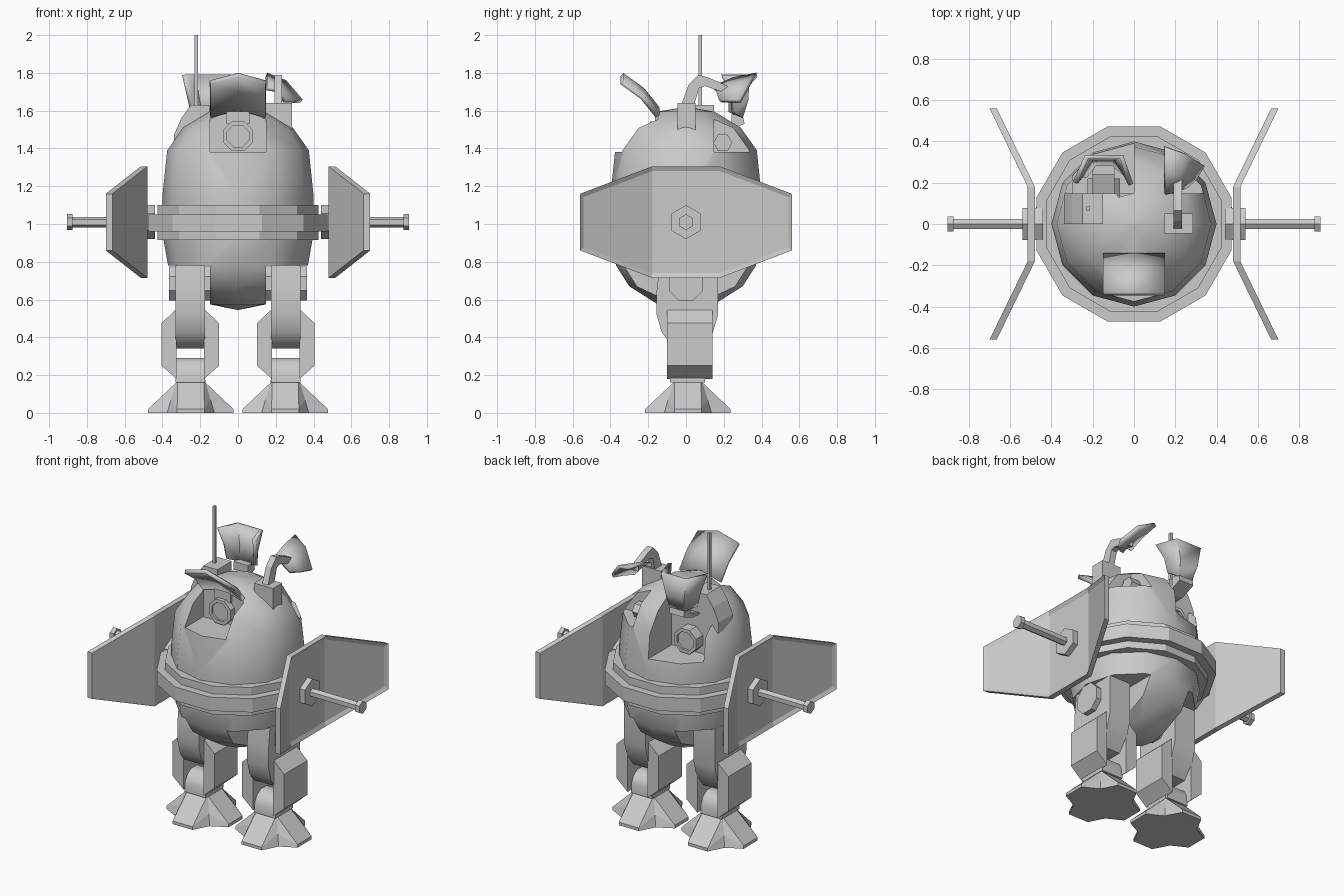
import bpy, bmesh, math
from mathutils import Vector, Matrix

if "Cube" in bpy.data.objects:
    bpy.data.objects.remove(bpy.data.objects["Cube"])

grey = bpy.data.materials.new("hull grey")
grey.diffuse_color = (0.6, 0.6, 0.6, 1)
grey.use_nodes = True
grey.node_tree.nodes["Principled BSDF"].inputs["Base Color"].default_value = grey.diffuse_color


def finish(bm, name, smooth=0):
    bmesh.ops.recalc_face_normals(bm, faces=bm.faces)
    me = bpy.data.meshes.new(name)
    bm.to_mesh(me)
    bm.free()
    me.materials.append(grey)
    ob = bpy.data.objects.new(name, me)
    bpy.context.collection.objects.link(ob)
    if smooth:
        shade(ob, smooth)
    return ob


def shade(ob, angle):
    bpy.ops.object.select_all(action='DESELECT')
    ob.select_set(True)
    bpy.context.view_layer.objects.active = ob
    bpy.ops.object.shade_smooth_by_angle(angle=math.radians(angle))


def loft(rings, name, smooth=0):
    """Closed rings of points, skinned and capped."""
    bm = bmesh.new()
    vs = [[bm.verts.new(p) for p in r] for r in rings]
    n = len(rings[0])
    for a, b in zip(vs, vs[1:]):
        for i in range(n):
            j = (i + 1) % n
            bm.faces.new((a[i], a[j], b[j], b[i]))
    bm.faces.new(vs[0])
    bm.faces.new(vs[-1])
    return finish(bm, name, smooth)


def box(name, x0, x1, y0, y1, z0, z1):
    return loft([[(x0, y0, z), (x1, y0, z), (x1, y1, z), (x0, y1, z)] for z in (z0, z1)], name)


def prism_x(name, prof, x0, x1, smooth=0):
    return loft([[(x, y, z) for y, z in prof] for x in (x0, x1)], name, smooth)


def prism_y(name, prof, y0, y1):
    return loft([[(x, y, z) for x, z in prof] for y in (y0, y1)], name)


def ngon(n, r, cx, cy, turn=0.0):
    return [(cx + r * math.cos(2 * math.pi * (i + turn) / n),
             cy + r * math.sin(2 * math.pi * (i + turn) / n)) for i in range(n)]


def plate(name, rows, thick=0.025, smooth=40):
    """Curved sheet through a grid of points, given thickness."""
    bm = bmesh.new()
    vs = [[bm.verts.new(p) for p in r] for r in rows]
    for a, b in zip(vs, vs[1:]):
        for i in range(len(a) - 1):
            bm.faces.new((a[i], a[i + 1], b[i + 1], b[i]))
    ob = finish(bm, name, smooth)
    m = ob.modifiers.new("thickness", 'SOLIDIFY')
    m.thickness, m.offset = thick, 0
    return ob


# egg-shaped body, turned with 12 sides
profile = [(0.004, 0.545), (0.15, 0.575), (0.30, 0.67), (0.37, 0.78), (0.395, 0.92), (0.40, 1.15),
           (0.375, 1.39), (0.29, 1.51), (0.15, 1.595), (0.004, 1.62)]
body = loft([[(x, y, z) for x, y in ngon(12, r, 0, 0)] for r, z in profile], "body")

# slots for the legs and recesses for the eyes
cuts = [(0.148, 0.6, -0.6, 0.6, 0.3, 0.78), (-0.6, -0.148, -0.6, 0.6, 0.3, 0.78),
        (-0.148, 0.148, -0.6, -0.148, 1.38, 1.9), (-0.295, 0, 0.148, 0.6, 1.235, 1.9),
        (0.148, 0.6, 0.148, 0.6, 1.38, 1.9)]
for c in cuts:
    cutter = box("cutter", *c)
    m = body.modifiers.new("cut", 'BOOLEAN')
    m.operation, m.solver, m.object = 'DIFFERENCE', 'EXACT', cutter
    bpy.context.view_layer.objects.active = body
    bpy.ops.object.modifier_apply(modifier=m.name)
    bpy.data.objects.remove(cutter)
shade(body, 32)

# stepped belt
belt = [(0.36, 0.915), (0.44, 0.915), (0.44, 0.96), (0.49, 0.96),
        (0.49, 1.05), (0.44, 1.05), (0.44, 1.10), (0.36, 1.10)]
loft([[(x, y, z) for x, y in ngon(12, r, 0, 0, 0.5)] for r, z in belt], "belt")


# octagonal eyes with a recessed lens
def eye(name, cx, cz, y0, y1):
    d = math.copysign(0.015, y1 - y0)
    steps = [(0.085, y0), (0.085, y1), (0.062, y1), (0.062, y1 - d)]
    loft([[(x, y, z) for x, z in ngon(8, r, cx, cz, 0.5)] for r, y in steps], name)


eye("front_eye", 0, 1.465, -0.13, -0.19)
eye("rear_eye", -0.147, 1.325, 0.13, 0.22)
prism_x("side_eye", ngon(6, 0.05, 0.195, 1.43), 0.13, 0.22)

# front visor and its foot
plate("front_visor", [[(x, y, z - (0.04 if x else 0)) for x in (-0.147, 0, 0.147)]
                      for y, z in ((-0.34, 1.79), (-0.23, 1.71), (-0.15, 1.61))])
box("front_visor_foot", -0.06, 0.06, -0.165, -0.10, 1.53, 1.595)

# rear scoop and its foot
plate("rear_scoop", [
    [(-0.285, 0.20, 1.79), (-0.23, 0.325, 1.79), (-0.06, 0.325, 1.79), (-0.015, 0.19, 1.79)],
    [(-0.26, 0.23, 1.68), (-0.21, 0.32, 1.66), (-0.09, 0.32, 1.66), (-0.04, 0.24, 1.68)],
    [(-0.24, 0.23, 1.59), (-0.19, 0.29, 1.565), (-0.10, 0.29, 1.565), (-0.05, 0.25, 1.59)]])
loft([[(x, y, z) for x, y in ((-0.2, y0), (-0.095, y0), (-0.095, y1), (-0.2, y1))]
      for y0, y1, z in ((0.12, 0.21, 1.49), (0.24, 0.31, 1.53), (0.24, 0.30, 1.58))], "rear_scoop_foot")

# hooked arm carrying the side vane
box("arm_base", 0.147, 0.285, -0.045, 0.05, 1.46, 1.64)
prism_x("arm", [(-0.03, 1.62), (0.015, 1.74), (0.065, 1.79), (0.12, 1.775), (0.22, 1.73), (0.22, 1.69),
                (0.10, 1.73), (0.07, 1.72), (0.04, 1.62)], 0.192, 0.233)
plate("side_vane", [[(0.15, 0.375, 1.79), (0.25, 0.34, 1.75), (0.335, 0.285, 1.65)],
                    [(0.15, 0.25, 1.765), (0.22, 0.23, 1.73), (0.295, 0.22, 1.65)],
                    [(0.15, 0.145, 1.72), (0.20, 0.16, 1.71), (0.25, 0.18, 1.65)]])

# antenna on a sloped base
prism_y("antenna_base", [(-0.15, 1.40), (-0.15, 1.63), (-0.25, 1.63), (-0.30, 1.56),
                         (-0.34, 1.47), (-0.34, 1.40)], 0, 0.148)
box("antenna", -0.231, -0.213, 0.066, 0.084, 1.62, 2.0)


# shield: flat centre with flared ends and a raised rim
def shield(s, side):
    cols = [(0.70, -0.56, 0.15), (0.515, -0.18, 0.295), (0.515, 0.18, 0.295), (0.70, 0.56, 0.15)]
    bm = bmesh.new()
    grid = [[[bm.verts.new((s * (x - t), y, 1.01 + k * h)) for k in (-1, 1)] for x, y, h in cols]
            for t in (0, 0.035)]
    out, inn = grid
    faces = []
    for i in range(3):
        faces.append(bm.faces.new((out[i][0], out[i + 1][0], out[i + 1][1], out[i][1])))
        bm.faces.new((inn[i][0], inn[i][1], inn[i + 1][1], inn[i + 1][0]))
        for k in (0, 1):
            bm.faces.new((out[i][k], out[i + 1][k], inn[i + 1][k], inn[i][k]))
    for i in (0, 3):
        bm.faces.new((out[i][0], out[i][1], inn[i][1], inn[i][0]))
    bmesh.ops.recalc_face_normals(bm, faces=bm.faces)
    bmesh.ops.inset_region(bm, faces=faces, thickness=0.025, depth=-0.01, use_even_offset=True)
    finish(bm, side + "_shield")


# foot: four toes around an ankle plate
def foot(cx, cy, side):
    def ring(r, hw, notch, z, zn):
        pts = []
        for q in range(4):
            rot = Matrix.Rotation(q * math.pi / 2, 3, 'Z')
            for p in ((r, -hw, z), (r, hw, z), (notch, notch, zn)):
                pts.append(rot @ Vector(p) + Vector((cx, cy, 0)))
        return pts
    loft([ring(0.226, 0.072, 0.125, 0, 0), ring(0.226, 0.072, 0.105, 0.02, 0.07),
          ring(0.078, 0.07, 0.078, 0.16, 0.16), ring(0.076, 0.068, 0.076, 0.18, 0.18)], side + "_foot")


for s, side in ((-1, "left"), (1, "right")):
    shield(s, side)
    # rod sticking out of the shield
    prism_x(side + "_shield_hub", ngon(6, 0.09, 0, 1.01, 0.5), s * 0.44, s * 0.54)
    prism_x(side + "_rod", ngon(6, 0.028, 0, 1.01, 0.5), s * 0.53, s * 0.88)
    prism_x(side + "_rod_cap", ngon(6, 0.042, 0, 1.01, 0.5), s * 0.875, s * 0.905)
    # hip axle and thigh
    prism_x(side + "_hip_axle", ngon(8, 0.098, 0, 0.685, 0.5), s * 0.14, s * 0.365)
    prism_x(side + "_thigh", [(-0.14, 0.78), (-0.155, 0.65), (-0.155, 0.52), (-0.13, 0.43), (-0.09, 0.375),
                              (-0.03, 0.34), (0.08, 0.34), (0.14, 0.42), (0.17, 0.52), (0.17, 0.78)],
            s * 0.175, s * 0.33, 40)
    # shin guards on both sides of the knee
    prism_y(side + "_outer_guard", [(s * 0.325, 0.55), (s * 0.405, 0.475), (s * 0.405, 0.25),
                                    (s * 0.325, 0.18)], -0.10, 0.14)
    prism_y(side + "_inner_guard", [(s * 0.18, 0.55), (s * 0.10, 0.475), (s * 0.10, 0.25),
                                    (s * 0.18, 0.18)], -0.10, 0.14)
    # ankle and foot
    prism_x(side + "_ankle", [(-0.085, 0.16), (-0.085, 0.22), (-0.06, 0.265), (-0.02, 0.29), (0.04, 0.29),
                              (0.08, 0.265), (0.1, 0.22), (0.1, 0.16)], s * 0.175, s * 0.33, 50)
    foot(s * 0.25, 0.01, side)
